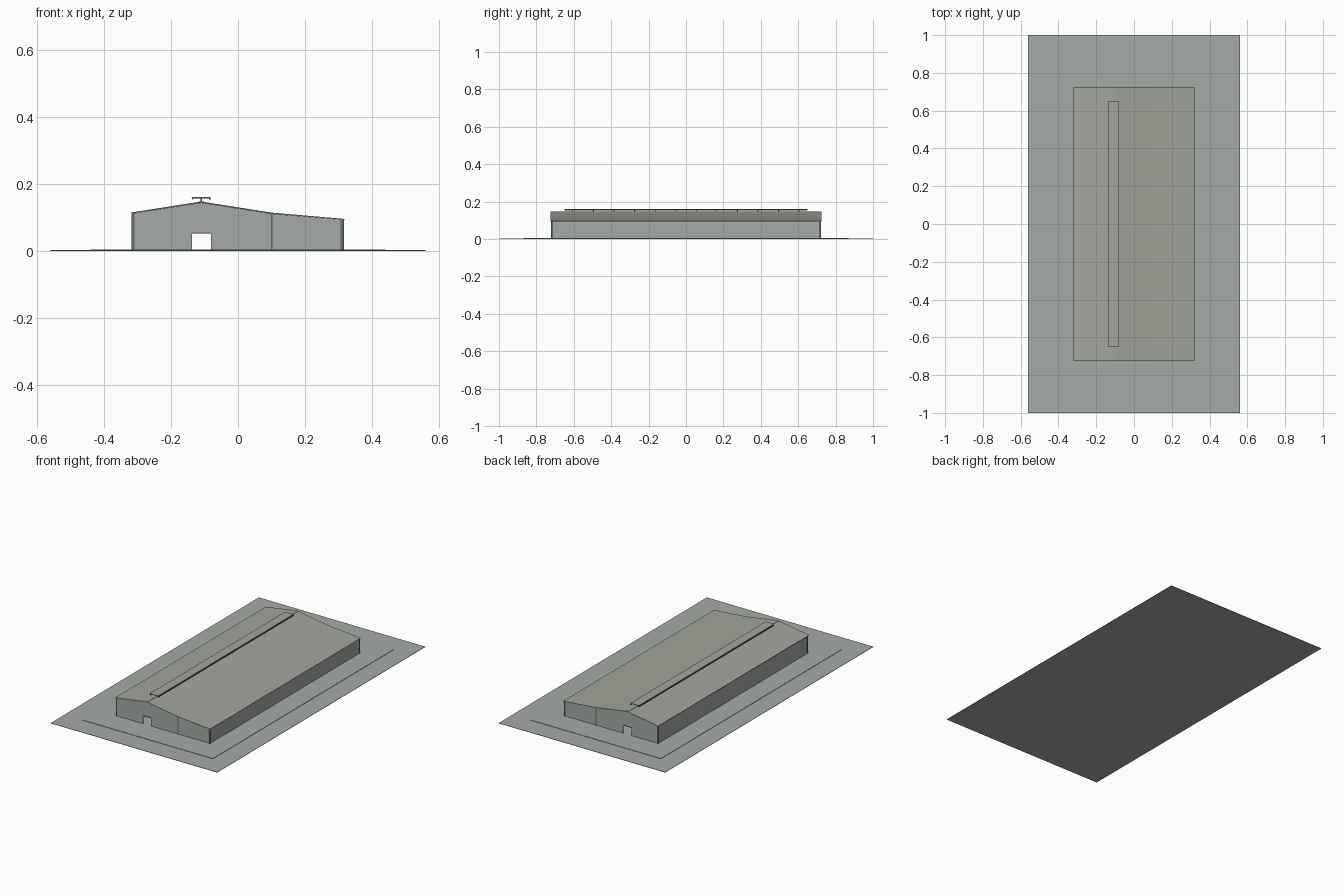
import bpy, bmesh

if "Cube" in bpy.data.objects:
    bpy.data.objects.remove(bpy.data.objects["Cube"])

def mat(name, rgb):
    m = bpy.data.materials.new(name)
    lin = [(c / 255 / 12.92) if c < 11 else ((c / 255 + 0.055) / 1.055) ** 2.4 for c in rgb]
    m.diffuse_color = (*lin, 1)
    m.use_nodes = True
    m.node_tree.nodes["Principled BSDF"].inputs["Base Color"].default_value = m.diffuse_color
    return m

CONCRETE = mat("concrete grey", (165, 171, 166))
CLADDING = mat("wall cladding grey", (166, 171, 167))
ROOFING = mat("roof sheet grey green", (161, 166, 155))
STEEL = mat("slate blue steel", (98, 108, 115))
DARK = mat("dark vent grey", (70, 74, 74))

def finish(name, bm, material):
    bmesh.ops.recalc_face_normals(bm, faces=bm.faces)
    me = bpy.data.meshes.new(name)
    bm.to_mesh(me)
    bm.free()
    me.materials.append(material)
    ob = bpy.data.objects.new(name, me)
    bpy.context.collection.objects.link(ob)
    return ob

def add_box(bm, x0, x1, y0, y1, z0, z1):
    vs = bmesh.ops.create_cube(bm, size=1)["verts"]
    for v in vs:
        v.co = (x1 if v.co.x > 0 else x0, y1 if v.co.y > 0 else y0, z1 if v.co.z > 0 else z0)

def box(name, material, *ext):
    bm = bmesh.new()
    add_box(bm, *ext)
    return finish(name, bm, material)

def add_prism(bm, pts, y0, y1):
    """Extrude an xz outline along y."""
    f = bm.faces.new([bm.verts.new((x, y0, z)) for x, z in pts])
    g = bmesh.ops.extrude_face_region(bm, geom=[f])["geom"]
    for v in g:
        if isinstance(v, bmesh.types.BMVert):
            v.co.y = y1

def band(line, drop):
    """Closed outline hanging below a roof line."""
    return line + [(x, z - drop) for x, z in reversed(line)]

# roof line: left eave, ridge, valley of the lean-to, right eave
ROOF = [(-0.321, 0.114), (-0.11, 0.147), (0.10, 0.114), (0.319, 0.095)]
BASE = 0.004
DX0, DX1, DZ = -0.137, -0.081, 0.055

# ground and raised pad
box("ground_plate", CONCRETE, -0.56, 0.56, -1, 1, 0, 0.002)
box("floor_slab", CONCRETE, -0.44, 0.44, -0.87, 0.87, 0.002, BASE)

# end walls: outline runs around the open doorway
wall_top = [(-0.316, 0.112), (-0.11, 0.144), (0.10, 0.111), (0.315, 0.093)]
outline = [(-0.316, BASE)] + wall_top + [(0.315, BASE), (DX1, BASE), (DX1, DZ), (DX0, DZ), (DX0, BASE)]
for name, s in (("front", -1), ("back", 1)):
    bm = bmesh.new()
    add_prism(bm, outline, s * 0.719, s * 0.714)
    finish(name + "_wall", bm, CLADDING)
    box(name + "_door_lintel", STEEL, DX0, DX1, min(s * 0.714, s * 0.7205), max(s * 0.714, s * 0.7205), DZ - 0.003, DZ)
    # steel posts on the end wall
    bm = bmesh.new()
    for x0, x1, z in ((-0.3175, -0.309, 0.112), (0.098, 0.103, 0.111), (0.306, 0.3165, 0.093)):
        add_box(bm, x0, x1, min(s * 0.712, s * 0.721), max(s * 0.712, s * 0.721), BASE, z)
    finish(name + "_posts", bm, STEEL)

# long side walls
box("left_wall", CLADDING, -0.316, -0.311, -0.718, 0.718, BASE, 0.112)
box("right_wall", CLADDING, 0.310, 0.315, -0.718, 0.718, BASE, 0.093)

# roof sheets
bm = bmesh.new()
add_prism(bm, band(ROOF, 0.002), -0.725, 0.725)
finish("roof", bm, ROOFING)

# inner frames: rafters and columns
bm = bmesh.new()
inner = [(-0.31, 0.1135), (-0.11, 0.1448), (0.10, 0.1118), (0.309, 0.0938)]
for i in range(1, 12):
    y = -0.72 + i * 0.12
    add_prism(bm, band(inner, 0.006), y - 0.003, y + 0.003)
    for x, z in ((-0.308, 0.108), (0.10, 0.108), (0.307, 0.09)):
        add_box(bm, x - 0.003, x + 0.003, y - 0.003, y + 0.003, BASE, z)
finish("portal_frames", bm, STEEL)

# ridge flashing and raised vent cap
box("ridge_strip", ROOFING, -0.118, -0.102, -0.72, 0.72, 0.144, 0.1475)
box("vent_cap", ROOFING, -0.138, -0.082, -0.65, 0.65, 0.159, 0.161)
bm = bmesh.new()
for x in (-0.1375, -0.0845):
    add_box(bm, x, x + 0.002, -0.65, 0.65, 0.151, 0.159)
finish("vent_skirts", bm, DARK)
bm = bmesh.new()
for i in range(12):
    y = -0.605 + i * 0.11
    add_box(bm, -0.137, -0.083, y - 0.002, y + 0.002, 0.1565, 0.159)
    add_box(bm, -0.112, -0.108, y - 0.002, y + 0.002, 0.146, 0.159)
finish("vent_brackets", bm, STEEL)
